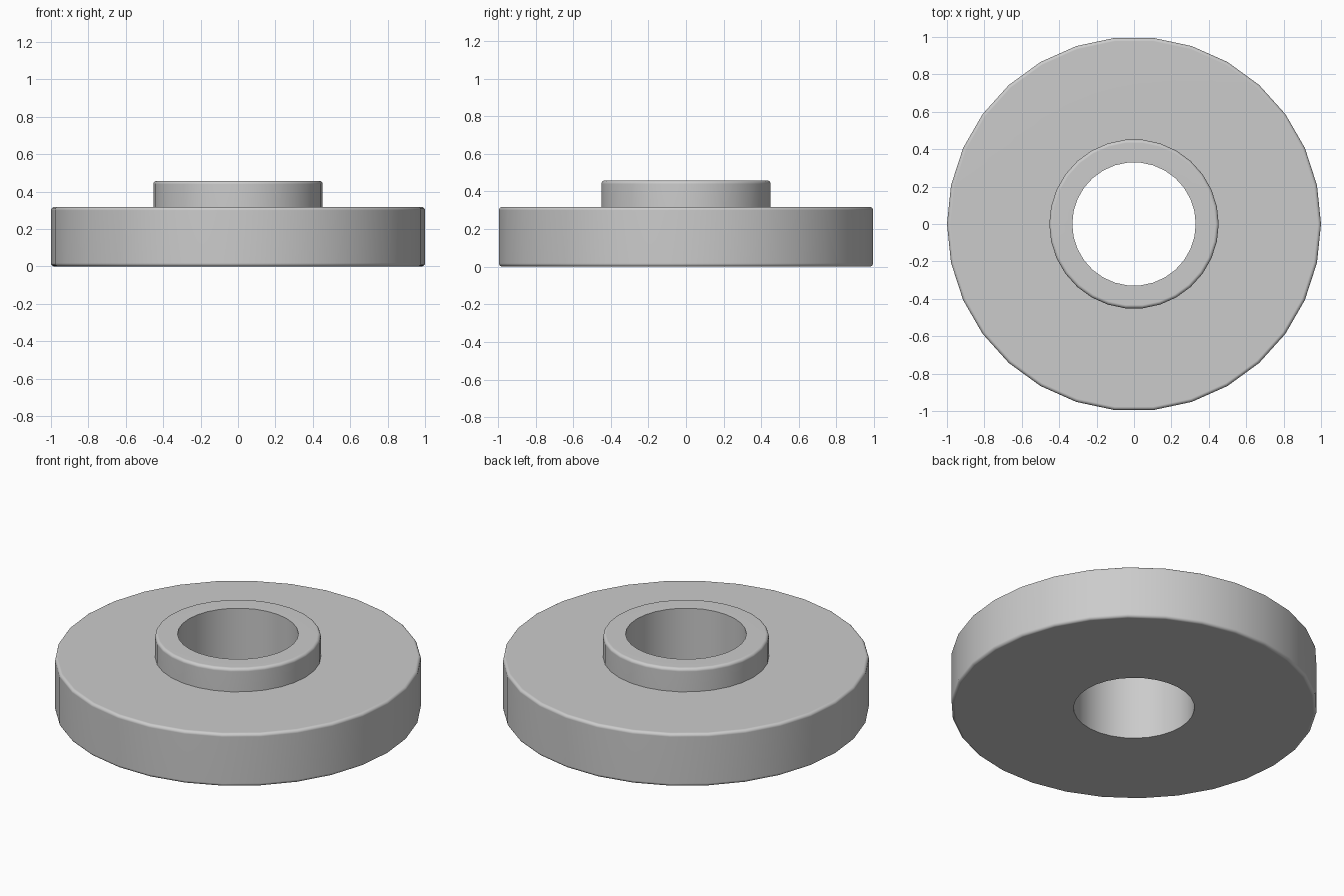
import bpy
import bmesh
import math
from mathutils import Matrix, Vector

SIDES = 30
BEVEL = 0.018

cube = bpy.data.objects.get("Cube")
if cube:
    bpy.data.objects.remove(cube, do_unlink=True)

grey = bpy.data.materials.new("plain grey")
grey.use_nodes = True
colour = (0.6, 0.6, 0.6, 1)
grey.diffuse_color = colour
grey.node_tree.nodes["Principled BSDF"].inputs["Base Color"].default_value = colour


def rounded(r, z, start, steps=4):
    """Quarter-round outer corner at (r, z); start is the first angle in degrees."""
    side = 1 if z > BEVEL else -1
    cx, cz = r - BEVEL, z - side * BEVEL
    return [(cx + BEVEL * math.cos(math.radians(start + 90 * i / steps)),
             cz + BEVEL * math.sin(math.radians(start + 90 * i / steps)))
            for i in range(steps + 1)]


def lathe(name, profile):
    """Revolve a closed (radius, height) profile about z."""
    bm = bmesh.new()
    rings = []
    for i in range(SIDES):
        turn = Matrix.Rotation(math.tau * i / SIDES, 3, "Z")
        rings.append([bm.verts.new(turn @ Vector((r, 0, z))) for r, z in profile])
    n = len(profile)
    for i in range(SIDES):
        a, b = rings[i], rings[(i + 1) % SIDES]
        for j in range(n):
            k = (j + 1) % n
            bm.faces.new((a[j], b[j], b[k], a[k]))
    bmesh.ops.recalc_face_normals(bm, faces=bm.faces)
    mesh = bpy.data.meshes.new(name)
    bm.to_mesh(mesh)
    bm.free()
    mesh.materials.append(grey)
    obj = bpy.data.objects.new(name, mesh)
    bpy.context.collection.objects.link(obj)
    return obj


# Flange disc, raised hub and through bore as one turned piece
profile = [(0.33, 0)]                       # bottom of bore
profile += rounded(1.0, 0, -90)             # lower rim
profile += rounded(1.0, 0.318, 0)           # upper rim
profile += [(0.453, 0.318)]                 # foot of hub
profile += rounded(0.453, 0.458, 0)         # top of hub
profile += [(0.33, 0.458)]                  # top of bore
collar = lathe("flanged_collar", profile)

# Smooth walls and rims, crisp bore and hub foot, flat broad faces
bpy.ops.object.select_all(action="DESELECT")
collar.select_set(True)
bpy.context.view_layer.objects.active = collar
bpy.ops.object.shade_smooth_by_angle(angle=math.radians(35))
weighted = collar.modifiers.new("flat broad faces", "WEIGHTED_NORMAL")
weighted.keep_sharp = True
